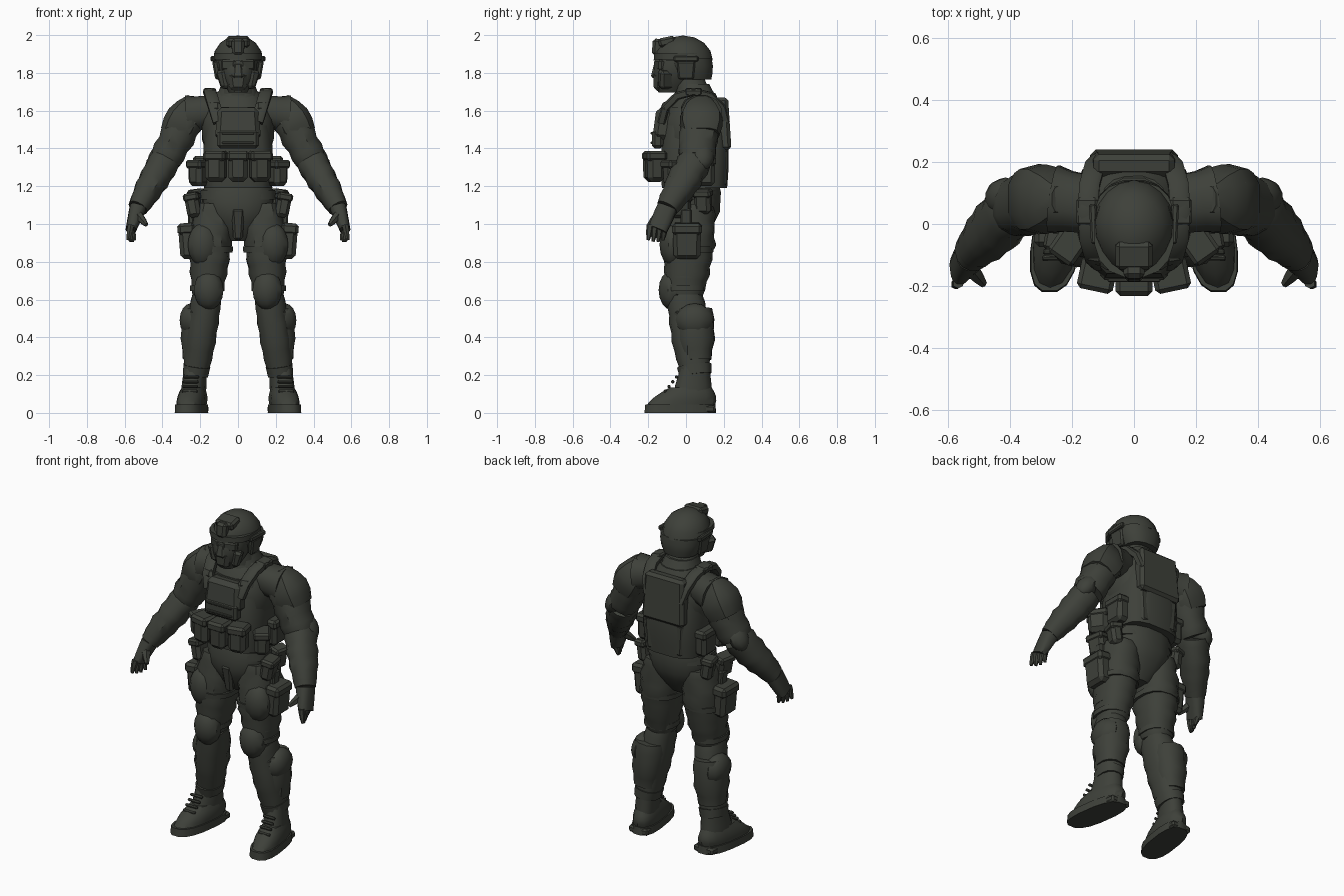
import bpy, bmesh, math
from mathutils import Vector, Euler, noise

if "Cube" in bpy.data.objects:
    bpy.data.objects.remove(bpy.data.objects["Cube"])

COLOR = (0.048, 0.052, 0.042, 1)
material = bpy.data.materials.new("dark olive grey")
material.use_nodes = True
material.diffuse_color = COLOR
material.node_tree.nodes["Principled BSDF"].inputs["Base Color"].default_value = COLOR

# Joints of the left side
SHOULDER = Vector((.26, .08, 1.58))
ELBOW = Vector((.385, .055, 1.34))
WRIST = Vector((.53, -.1, 1.085))
KNUCKLES = Vector((.567, -.15, .97))
HIP = Vector((.13, .03, 1.1))
KNEE = Vector((.165, -.005, .62))
ANKLE = Vector((.225, .05, .2))


def finish(name, bm, mirror, angle=38):
    bmesh.ops.recalc_face_normals(bm, faces=bm.faces)
    mesh = bpy.data.meshes.new(name)
    bm.to_mesh(mesh)
    bm.free()
    mesh.materials.append(material)
    part = bpy.data.objects.new(name, mesh)
    bpy.context.collection.objects.link(part)
    if mirror:
        part.modifiers.new("Mirror", 'MIRROR').use_mirror_merge = False
    bpy.ops.object.select_all(action='DESELECT')
    part.select_set(True)
    bpy.context.view_layer.objects.active = part
    bpy.ops.object.shade_smooth_by_angle(angle=math.radians(angle))
    return part


def power(value, exponent):
    return math.copysign(abs(value) ** exponent, value)


def tube(name, centers, widths, depths, sides=12, square=.85, fold=0, flat=False, side_axis=(0, 1, 0)):
    """Skin superellipse rings along a path; fold creases the cloth."""
    bm = bmesh.new()
    loops = []
    last = len(centers) - 1
    for i, center in enumerate(centers):
        along = centers[min(i + 1, last)] - centers[max(i - 1, 0)]
        along = Vector((0, 0, 1)) if flat else along.normalized()
        v = Vector(side_axis)
        v = (v - along * v.dot(along)).normalized()
        u = v.cross(along)
        loop = []
        for s in range(sides):
            angle = math.tau * (s + .5) / sides
            offset = u * widths[i] * power(math.cos(angle), square)
            offset += v * depths[i] * power(math.sin(angle), square)
            crease = noise.noise((center + offset) * 14) + (.5 if i % 2 else -.5)
            loop.append(bm.verts.new(center + offset * (1 + fold * crease)))
        loops.append(loop)
    for low, high in zip(loops, loops[1:]):
        for s in range(sides):
            t = (s + 1) % sides
            bm.faces.new((low[s], low[t], high[t], high[s]))
    bm.faces.new(loops[0])
    bm.faces.new(loops[-1])
    return finish(name, bm, any(c.x for c in centers))


def limb(name, start, end, r_start, r_end, depth=1.1, depth_end=None, bulge=0, steps=6, **style):
    """Straight tapered tube that swells in the middle."""
    start, end = Vector(start), Vector(end)
    depth_end = depth_end or depth
    parts = [i / steps for i in range(steps + 1)]
    widths = [r_start + (r_end - r_start) * f + bulge * math.sin(math.pi * f) for f in parts]
    depths = [w * (depth + (depth_end - depth) * f) for w, f in zip(widths, parts)]
    return tube(name, [start.lerp(end, f) for f in parts], widths, depths, **style)


def rotation(pitch, roll, yaw):
    return Euler([math.radians(a) for a in (pitch, roll, yaw)]).to_matrix()


def box(name, center, size, pitch=0, roll=0, yaw=0, taper=1.0):
    """Bevelled block; taper scales its lower end."""
    bm = bmesh.new()
    bmesh.ops.create_cube(bm, size=1)
    turn = rotation(pitch, roll, yaw)
    for v in bm.verts:
        if v.co.z < 0:
            v.co.xy *= taper
        v.co = turn @ (v.co * Vector(size)) + Vector(center)
    bmesh.ops.bevel(bm, geom=bm.edges[:], offset=min(size) / 4, segments=1, affect='EDGES')
    return finish(name, bm, center[0] != 0, angle=30)


def ball(name, center, size, roll=0, sides=10, shape=None):
    bm = bmesh.new()
    bmesh.ops.create_uvsphere(bm, u_segments=sides, v_segments=8, radius=1)
    turn = rotation(0, roll, 0)
    for v in bm.verts:
        v.co = turn @ (v.co * Vector(size)) + Vector(center)
        if shape:
            shape(v.co)
    return finish(name, bm, center[0] != 0)


def pouch(name, center, size, roll=0, yaw=0):
    """Pocket with a slightly wider flap."""
    width, depth, height = size
    box(name, center, size, roll=roll, yaw=yaw, taper=.95)
    top = Vector(center) + rotation(0, roll, yaw) @ Vector((0, 0, height / 3))
    box(name + "_flap", top, (width + .008, depth + .008, height / 3), roll=roll, yaw=yaw)


# Torso, vest and pelvis
limb("chest", (0, .04, 1.4), (0, .06, 1.7), .18, .11, depth=.88, bulge=.045, sides=16, fold=.02)
limb("vest_shell", (0, .045, 1.19), (0, .05, 1.62), .18, .15, depth=.97, bulge=.02,
     sides=16, square=.6, flat=True)
limb("pelvis", (0, .02, .91), (0, .04, 1.22), .07, .18, depth=.9, depth_end=.75, bulge=.055,
     sides=16, fold=.03, flat=True)
limb("belt", (0, .035, 1.13), (0, .035, 1.18), .205, .2, depth=.7, steps=1, sides=16, flat=True)
box("fly_panel", (0, -.09, 1), (.07, .05, .17), pitch=8, taper=.7)
box("front_plate", (0, -.115, 1.53), (.22, .1, .17), pitch=-6, taper=1.1)
box("chest_pocket", (0, -.15, 1.45), (.22, .06, .1))
for height in (1.43, 1.48):
    box("chest_webbing", (0, -.18, height), (.17, .014, .014))
box("back_plate", (0, .195, 1.53), (.26, .07, .28), pitch=3, taper=1.1)
box("lower_back_panel", (0, .19, 1.3), (.27, .06, .2), taper=.9)

# Shoulder straps arching from chest to back
arc = [math.pi * i / 6 for i in range(7)]
strap_path = [Vector((.1 + .05 * math.sin(a), .04 - .17 * math.cos(a), 1.54 + .16 * math.sin(a))) for a in arc]
tube("vest_strap", strap_path, [.022] * len(arc), [.034] * len(arc), sides=8, square=.5, side_axis=(1, 0, 0))
box("strap_buckle", strap_path[1], (.06, .04, .05), pitch=-25, yaw=10)
box("strap_pad", strap_path[3], (.07, .09, .035), roll=8)

# Pouches around the waist
for x, yaw in ((0, 0), (.118, 12)):
    pouch("magazine_pouch", (x, x / 8 - .178, 1.305), (.11, .1, .165), yaw=yaw)
pouch("side_pouch", (.205, -.06, 1.27), (.09, .12, .14), yaw=35)
pouch("rear_side_pouch", (.195, .09, 1.28), (.08, .13, .16))
pouch("hip_pouch", (.235, -.03, 1.1), (.075, .11, .13), roll=10, yaw=10)
pouch("rear_hip_pouch", (.215, .09, 1.12), (.07, .09, .13), roll=8, yaw=-15)

# Neck and head
limb("neck", (0, .05, 1.64), (0, .01, 1.8), .11, .075, depth=1, steps=2, flat=True)
limb("collar", (0, .05, 1.67), (0, .04, 1.74), .12, .09, depth=.95, steps=1, flat=True)
limb("head", (0, -.085, 1.695), (0, -.02, 1.9), .05, .105, depth=1.25, bulge=.02, flat=True)


def cut_rim(co):
    co.z = max(co.z, 1.865)
    if co.y < -.02:
        co.x *= 1 + (co.y + .02) * 1.2


ball("helmet", (0, -.015, 1.865), (.135, .157, .133), sides=18, shape=cut_rim)
limb("helmet_back", (0, .04, 1.765), (0, .015, 1.875), .1, .13, depth=.95, bulge=.008,
     steps=3, sides=16, flat=True)
limb("helmet_brim", (0, -.03, 1.872), (0, -.03, 1.905), .13, .13, steps=1, sides=16, flat=True)
box("helmet_mount", (0, -.15, 1.935), (.07, .06, .09), pitch=-6, taper=.9)
box("mount_base", (0, -.1, 1.965), (.12, .09, .05), pitch=12)
box("helmet_rail", (.13, 0, 1.875), (.024, .13, .03), yaw=-3)
box("ear_cover", (.113, 0, 1.815), (.035, .1, .1), roll=8, taper=.8)
box("goggle_lens", (.045, -.135, 1.842), (.09, .05, .06), yaw=22, taper=.9)
box("nose_bridge", (0, -.155, 1.81), (.045, .04, .08), pitch=-10, taper=1.3)
box("mask", (0, -.137, 1.752), (.11, .08, .1), pitch=-5, taper=.75)
box("mask_cheek", (.065, -.1, 1.765), (.06, .11, .1), roll=12, yaw=30, taper=.75)

# Arms
limb("shoulder_yoke", (.12, .06, 1.6), SHOULDER, .08, .1, steps=3, fold=.04)
limb("shoulder_pad", (.23, .08, 1.665), (.335, .08, 1.47), .04, .085, depth=1.15, bulge=.035,
     square=.7, steps=4, sides=10)
box("arm_patch", (.362, .085, 1.56), (.03, .11, .12), roll=-18)
limb("upper_arm", SHOULDER, ELBOW, .09, .085, bulge=.005, fold=.09)
ball("elbow_pad", ELBOW + Vector((.03, .03, .02)), (.055, .065, .085), roll=-35)
limb("forearm", ELBOW, WRIST, .08, .05, bulge=.012, steps=8, fold=.08)
limb("glove_cuff", ELBOW.lerp(WRIST, .88), WRIST, .06, .053, steps=1)
limb("palm", WRIST, KNUCKLES, .045, .028, depth=1.2, depth_end=1.8, square=.7, steps=3)
for i in range(4):
    root = KNUCKLES + Vector((0, i * .026 - .04, .025))
    reach = Vector((.015 - .012 * i, -.01, -.08 - .01 * math.sin(i)))
    limb("finger", root, root + reach, .018, .008, depth=1, bulge=.003, steps=3, sides=6)
limb("thumb", (.54, -.13, 1.06), (.485, -.195, .995), .026, .011, bulge=.004, steps=3, sides=6)

# Legs
limb("thigh", HIP, KNEE, .1, .078, depth=1.2, bulge=.022, steps=12, sides=14, fold=.065)
limb("lower_leg", KNEE, ANKLE, .078, .064, depth=1.2, bulge=.012, steps=9, sides=14, fold=.05)
limb("gaiter", (.2, .045, .55), (.22, .055, .28), .09, .072, depth=1.1, bulge=.012,
     steps=5, sides=12, fold=.06)
limb("trouser_cuff", KNEE.lerp(ANKLE, .88), ANKLE, .073, .068, depth=1.25, steps=1, sides=14)
ball("knee_pad", (.155, -.075, .65), (.082, .07, .105))
for drop in (.8, .95):
    band = HIP.lerp(KNEE, drop)
    limb("knee_strap", band, band + Vector((0, 0, .03)), .094, .094, steps=1, sides=14, flat=True)
ball("calf_guard", (.25, .045, .49), (.062, .1, .09))
box("shin_plate", (.2, -.02, .41), (.13, .06, .27), pitch=5, roll=-5, yaw=-5, taper=.75)
box("shin_side_pocket", (.272, .05, .34), (.035, .1, .11), roll=6)
pouch("thigh_pouch", (.27, .005, .91), (.085, .15, .19), roll=4)
ball("thigh_front_pocket", (.185, -.07, .89), (.085, .07, .115))
limb("thigh_strap", (.148, .01, .85), (.147, .01, .88), .122, .124, steps=1, sides=14, flat=True)
box("holster_strap", (.25, 0, 1.03), (.03, .06, .1), roll=4)


# Boots
def toe_out(part):
    for v in part.data.vertices:
        v.co.x -= .14 * v.co.y


toe_out(limb("boot_sole", (.242, -.03, 0), (.242, -.03, .045), .082, .08, depth=2.35,
             square=.75, steps=1, sides=16, flat=True))
toe_out(limb("boot_foot", (.242, -.028, .04), (.24, .025, .135), .074, .058, depth=2.45,
             depth_end=1.9, bulge=.008, steps=4, sides=14, flat=True))
toe_out(limb("boot_shaft", (.24, .035, .1), (.234, .05, .25), .064, .058, depth=1.6,
             depth_end=1.35, steps=3, sides=14, fold=.03, flat=True))
toe_out(box("boot_heel", (.242, .09, .02), (.13, .13, .04)))
for i in range(4):
    lift = i * .025
    toe_out(box("boot_lace", (.24, lift * .8 - .11, .115 + lift), (.08, .016, .016), pitch=-40))
